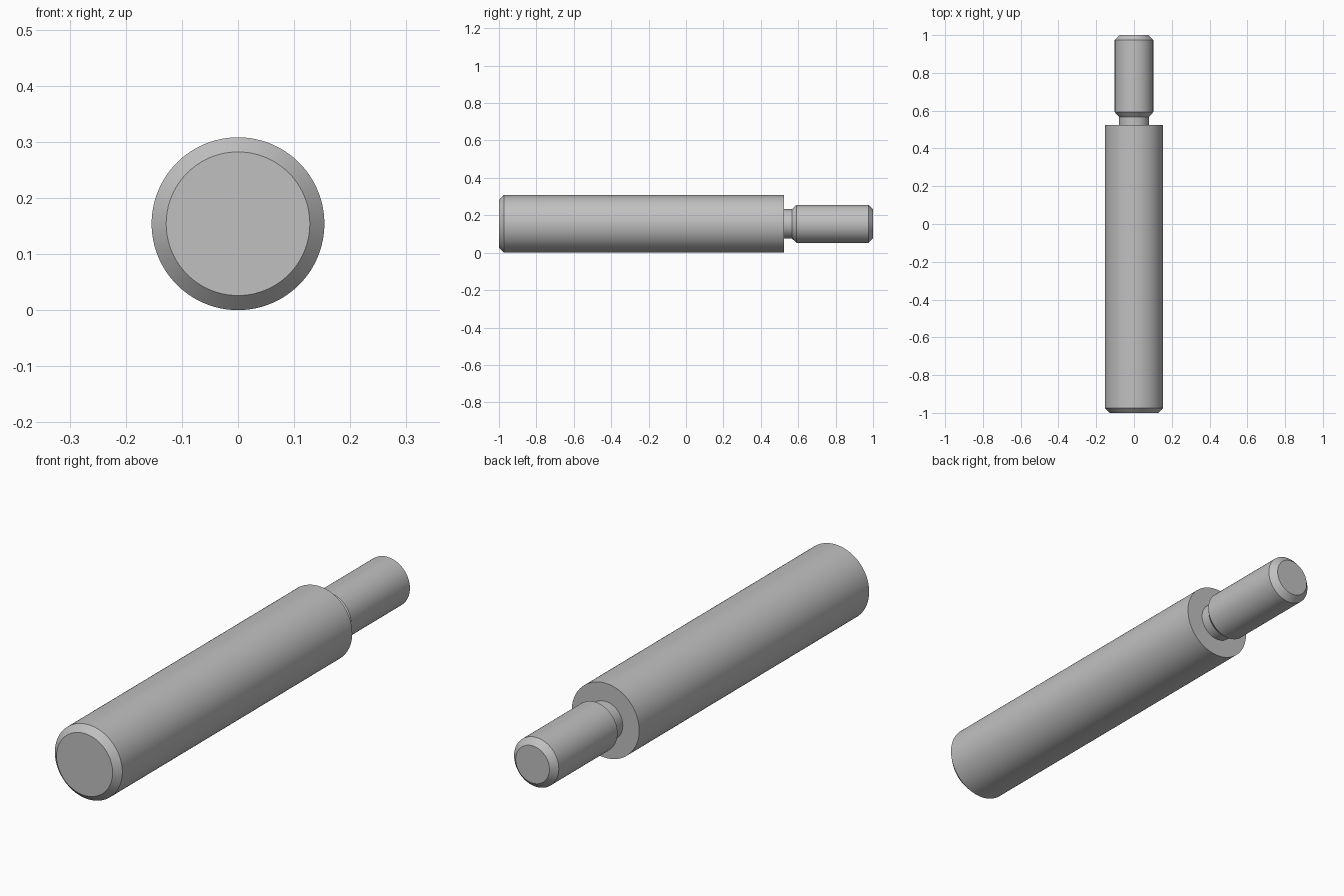
import bpy, bmesh
from math import radians
from mathutils import Matrix, Vector

cube = bpy.data.objects.get("Cube")
if cube:
    bpy.data.objects.remove(cube, do_unlink=True)

RADIUS = 0.154
SEGMENTS = 96

steel = bpy.data.materials.new("steel_grey")
steel.use_nodes = True
colour = (0.53, 0.53, 0.53, 1)
steel.diffuse_color = colour
steel.node_tree.nodes["Principled BSDF"].inputs["Base Color"].default_value = colour


def turned_part(name, profile):
    """Spin a (radius, y) profile around the lengthwise axis."""
    bm = bmesh.new()
    verts = [bm.verts.new((r, y, 0)) for r, y in profile]
    edges = [bm.edges.new(pair) for pair in zip(verts, verts[1:])]
    bmesh.ops.spin(bm, geom=verts + edges, cent=(0, 0, 0), axis=(0, 1, 0),
                   angle=radians(360), steps=SEGMENTS, use_duplicate=False)
    bmesh.ops.remove_doubles(bm, verts=bm.verts, dist=0.0001)
    bmesh.ops.recalc_face_normals(bm, faces=bm.faces)
    bm.transform(Matrix.Translation(Vector((0, 0, RADIUS))))
    mesh = bpy.data.meshes.new(name)
    bm.to_mesh(mesh)
    bm.free()
    mesh.materials.append(steel)
    obj = bpy.data.objects.new(name, mesh)
    bpy.context.collection.objects.link(obj)
    bpy.ops.object.select_all(action='DESELECT')
    obj.select_set(True)
    bpy.context.view_layer.objects.active = obj
    bpy.ops.object.shade_smooth_by_angle(angle=radians(30))
    return obj


# One turned pin: chamfered body, shoulder, relief groove, chamfered spigot
turned_part("stepped_pin", [
    (0, -1), (0.128, -1), (RADIUS, -0.974),         # front face and chamfer
    (RADIUS, 0.525), (0.079, 0.525),                # body and shoulder
    (0.079, 0.567), (0.102, 0.592),                 # groove and its ramp
    (0.102, 0.975), (0.077, 1), (0, 1),             # spigot and end chamfer
])
